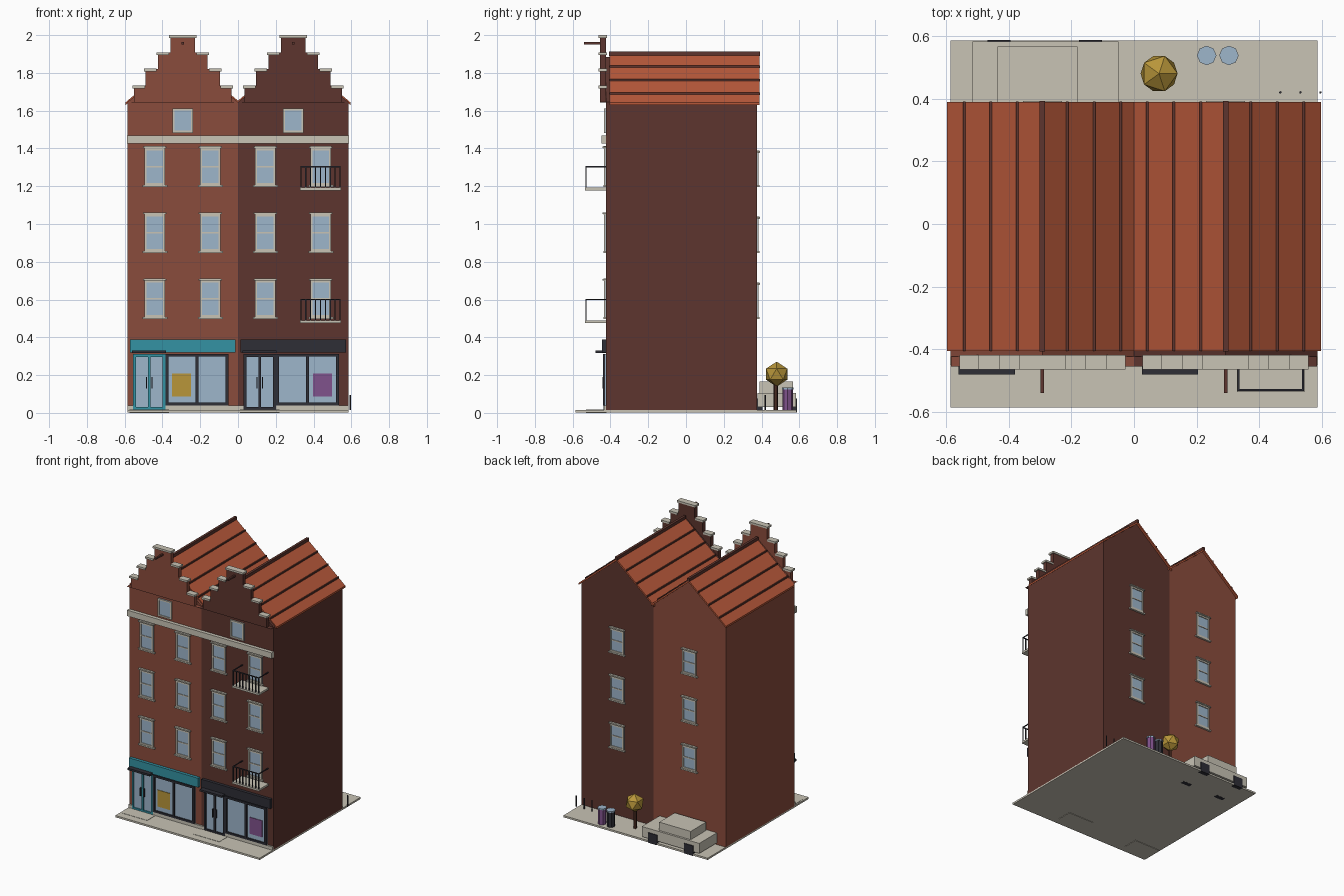
import bpy, bmesh, math
from mathutils import Matrix

if "Cube" in bpy.data.objects:
    bpy.data.objects.remove(bpy.data.objects["Cube"])

def material(name, rgb):
    m = bpy.data.materials.new(name)
    lin = [c / 12.92 if c <= 0.04045 else ((c + 0.055) / 1.055) ** 2.4 for c in (v / 255 for v in rgb)]
    m.diffuse_color = (*lin, 1)
    m.use_nodes = True
    m.node_tree.nodes["Principled BSDF"].inputs["Base Color"].default_value = m.diffuse_color
    return m

RED = material("red_brick", (138, 76, 60))
BROWN = material("dark_brick", (93, 53, 46))
ROOF = material("roof_orange", (184, 88, 58))
STONE = material("pale_stone", (200, 195, 181))
GLASS = material("window_glass", (158, 182, 203))
DARK = material("charcoal", (46, 46, 54))
TEAL = material("teal_paint", (52, 146, 163))
GOLD = material("mustard", (184, 150, 58))
PURPLE = material("purple", (128, 82, 140))
WOOD = material("dark_wood", (74, 44, 34))

def finish(name, bm, mat):
    bmesh.ops.recalc_face_normals(bm, faces=bm.faces)
    me = bpy.data.meshes.new(name)
    bm.to_mesh(me)
    bm.free()
    me.materials.append(mat)
    ob = bpy.data.objects.new(name, me)
    bpy.context.collection.objects.link(ob)
    return ob

def boxes(name, mat, *items):
    """One object from boxes given as (x0, x1, y0, y1, z0, z1)."""
    bm = bmesh.new()
    for x0, x1, y0, y1, z0, z1 in items:
        m = Matrix.Translation(((x0 + x1) / 2, (y0 + y1) / 2, (z0 + z1) / 2)) @ \
            Matrix.Diagonal((abs(x1 - x0), abs(y1 - y0), z1 - z0, 1))
        bmesh.ops.create_cube(bm, size=1, matrix=m)
    return finish(name, bm, mat)

def prism(name, mat, profile, y0, y1):
    """Extrude an xz profile along y."""
    bm = bmesh.new()
    f = bm.faces.new([bm.verts.new((x, y0, z)) for x, z in profile])
    ext = bmesh.ops.extrude_face_region(bm, geom=[f])
    for v in ext["geom"]:
        if isinstance(v, bmesh.types.BMVert):
            v.co.y = y1
    return finish(name, bm, mat)

def cylinder(name, mat, x, y, z0, z1, r, n=8):
    bm = bmesh.new()
    bmesh.ops.create_cone(bm, cap_ends=True, segments=n, radius1=r, radius2=r, depth=z1 - z0,
                          matrix=Matrix.Translation((x, y, (z0 + z1) / 2)))
    return finish(name, bm, mat)

FRONT, BACK = -0.423, 0.375
EAVE, RIDGE = 1.645, 1.9

def window(name, x, z0, z1, s=-1, hood=True):
    """Framed sash window; s = -1 on the front wall, +1 on the back."""
    y = FRONT if s < 0 else BACK
    w, t = 0.055, 0.011
    boxes(name + "_glass", GLASS, (x - w, x + w, y - s * .01, y + s * .004, z0, z1))
    zm = (z0 + z1) / 2
    bars = [(x - w, x - w + t, y, y + s * .01, z0, z1), (x + w - t, x + w, y, y + s * .01, z0, z1),
            (x - w, x + w, y, y + s * .01, z1 - t, z1), (x - w, x + w, y, y + s * .01, z0, z0 + t)]
    if hood:
        bars += [(x - w, x + w, y, y + s * .008, zm - .004, zm + .004),
                 (x - .066, x + .066, y, y + s * .014, z0 - .01, z0),
                 (x - .054, x + .054, y, y + s * .014, z1, z1 + .012),
                 (x - .062, x + .062, y, y + s * .018, z1 + .002, z1 + .01)]
    boxes(name + "_frame", STONE, *bars)

# Pavement and door steps
boxes("pavement", STONE, (-.585, .585, -.585, .585, .003, .016))
boxes("door_steps", STONE, (-.575, -.365, -.53, -.42, 0, .018), (.01, .22, -.53, -.42, 0, .018))

for side, c, wall in (("left", -.2925, RED), ("right", .2925, BROWN)):
    sx = -1 if c < 0 else 1
    # House body with plain rear gable
    prism(side + "_house", wall, [(0, .014), (sx * .585, .014), (sx * .585, EAVE), (c, RIDGE - .015), (0, EAVE)],
          FRONT, BACK)
    # Pitched roof slab, seams and ridge
    h = .304
    prism(side + "_roof", ROOF, [(c - h, EAVE - .002), (c, RIDGE), (c + h, EAVE - .002),
                                 (c + h, EAVE - .016), (c, RIDGE - .016), (c - h, EAVE - .016)], -.405, .39)
    seams = []
    for d in (.08, .165, .25):
        z = RIDGE - d * (RIDGE - EAVE) / h
        seams += [(c + q * d - .004, c + q * d + .004, -.405, .391, z - .008, z + .006) for q in (-1, 1)]
    boxes(side + "_roof_seams", BROWN, *seams)
    boxes(side + "_ridge_cap", BROWN, (c - .009, c + .009, -.407, .392, RIDGE - .01, RIDGE + .014))
    # Stepped front gable with coping stones
    steps = [(.265, EAVE, 1.732), (.204, 1.732, 1.822), (.138, 1.822, 1.908), (.074, 1.908, 2.0)]
    outline = [(c - .292, EAVE - .001)]
    for w, z0, z1 in steps:
        outline += [(c - w + .008, z0), (c - w + .008, z1 - .01)]
    outline += [(2 * c - x, z) for x, z in reversed(outline)]
    prism(side + "_stepped_gable", wall, outline, -.455, FRONT)
    caps = []
    for w, z0, z1 in steps[:3]:
        caps += [(c + q * (w - .066), c + q * w, -.464, -.418, z1 - .014, z1) for q in (-1, 1)]
    boxes(side + "_coping", STONE, *caps, (c - .074, c + .074, -.464, -.418, 1.986, 2))
    # Hoist beam
    boxes(side + "_hoist_beam", BROWN, (c - .006, c + .006, -.54, -.44, 1.951, 1.963))
    # Windows: two front columns, attic, one rear column
    for row in range(3):
        z = .507 + .35 * row
        for k, dx in enumerate((-.148, .146)):
            window(f"{side}_front_window_{row}_{k}", c + dx, z, z + .193)
        window(f"{side}_rear_window_{row}", c, z, z + .17, 1)
    window(side + "_attic_window", c, 1.483, 1.612, hood=False)

# Cornice across both houses
boxes("cornice", STONE, (-.587, .587, -.448, FRONT, 1.425, 1.468))

# Shopfronts
for side, x, paint, poster in (("left", -.585, TEAL, GOLD), ("right", 0, DARK, PURPLE)):
    y = FRONT
    boxes(side + "_shop_sign", paint, (x + .013, x + .573, y - .022, y, .32, .388))
    boxes(side + "_stall_riser", STONE, (x, x + .03, y - .012, y, .015, .04),
          (x + .2, x + .585, y - .012, y, .015, .04))
    # Double door
    a, b = x + .03, x + .2
    m = (a + b) / 2
    boxes(side + "_door_glass", GLASS, (a, b, y - .006, y + .01, .016, .31))
    boxes(side + "_door_frame", paint, *[(p - .007, p + .007, y - .014, y, .016, .31) for p in (a + .007, m, b - .007)],
          (a, b, y - .014, y, .296, .312), (a, b, y - .014, y, .014, .03))
    boxes(side + "_door_handles", DARK, *[(m + q * .014 - .003, m + q * .014 + .003, y - .02, y, .13, .19) for q in (-1, 1)])
    boxes(side + "_door_canopy", DARK, (x + .025, x + .205, -.48, y, .316, .33))
    # Display window with poster
    a, b = x + .2, x + .535
    m = (a + b) / 2
    boxes(side + "_display_glass", GLASS, (a, b, y - .006, y + .01, .04, .312))
    boxes(side + "_display_frame", DARK, *[(p - .008, p + .008, y - .016, y, .04, .312) for p in (a + .008, m, b - .008)],
          (a, b, y - .016, y, .298, .312), (a, b, y - .016, y, .04, .054))
    px = x + .235 if side == "left" else x + .398
    boxes(side + "_poster", poster, (px, px + .1, y - .01, y - .005, .087, .208))

# Balconies on the right house
for i, z in enumerate((.475, 1.178)):
    x0, x1, y0 = .33, .543, -.533
    boxes(f"balcony_slab_{i}", STONE, (x0 - .002, x1 + .002, y0 - .003, FRONT, z, z + .014))
    t, top = .006, z + .128
    bars = [(x0, x1, y0, y0 + t, top - t, top)]
    bars += [(p, p + t, y0, FRONT, top - t, top) for p in (x0, x1 - t)]
    bars += [(x0 + k * (x1 - x0 - t) / 8, x0 + k * (x1 - x0 - t) / 8 + t, y0, y0 + t, z + .01, top) for k in range(9)]
    boxes(f"balcony_railing_{i}", DARK, *bars)

# Parked car behind the houses
boxes("car_body", STONE, (-.515, -.05, .378, .582, .03, .104))
boxes("car_cabin", STONE, (-.435, -.18, .388, .567, .104, .165))
boxes("car_wheels", DARK, *[(x, x + .073, y, y + .03, .002, .075) for x in (-.467, -.175) for y in (.374, .558)])

# Tree
cylinder("tree_trunk", WOOD, .08, .475, .014, .16, .011, 6)
bm = bmesh.new()
bmesh.ops.create_icosphere(bm, subdivisions=1, radius=.066, matrix=Matrix.Translation((.08, .48, .205)))
finish("tree_crown", bm, GOLD)

# Bins with pale lids
for name, x, mat in (("dark_bin", .232, DARK), ("purple_bin", .303, PURPLE)):
    cylinder(name, mat, x, .538, .014, .125, .028)
    cylinder(name + "_lid", GLASS, x, .538, .125, .135, .031)

# Bollards
for i in range(3):
    cylinder(f"bollard_{i}", DARK, .467 + .064 * i, .42, .015, .095, .004, 6)
